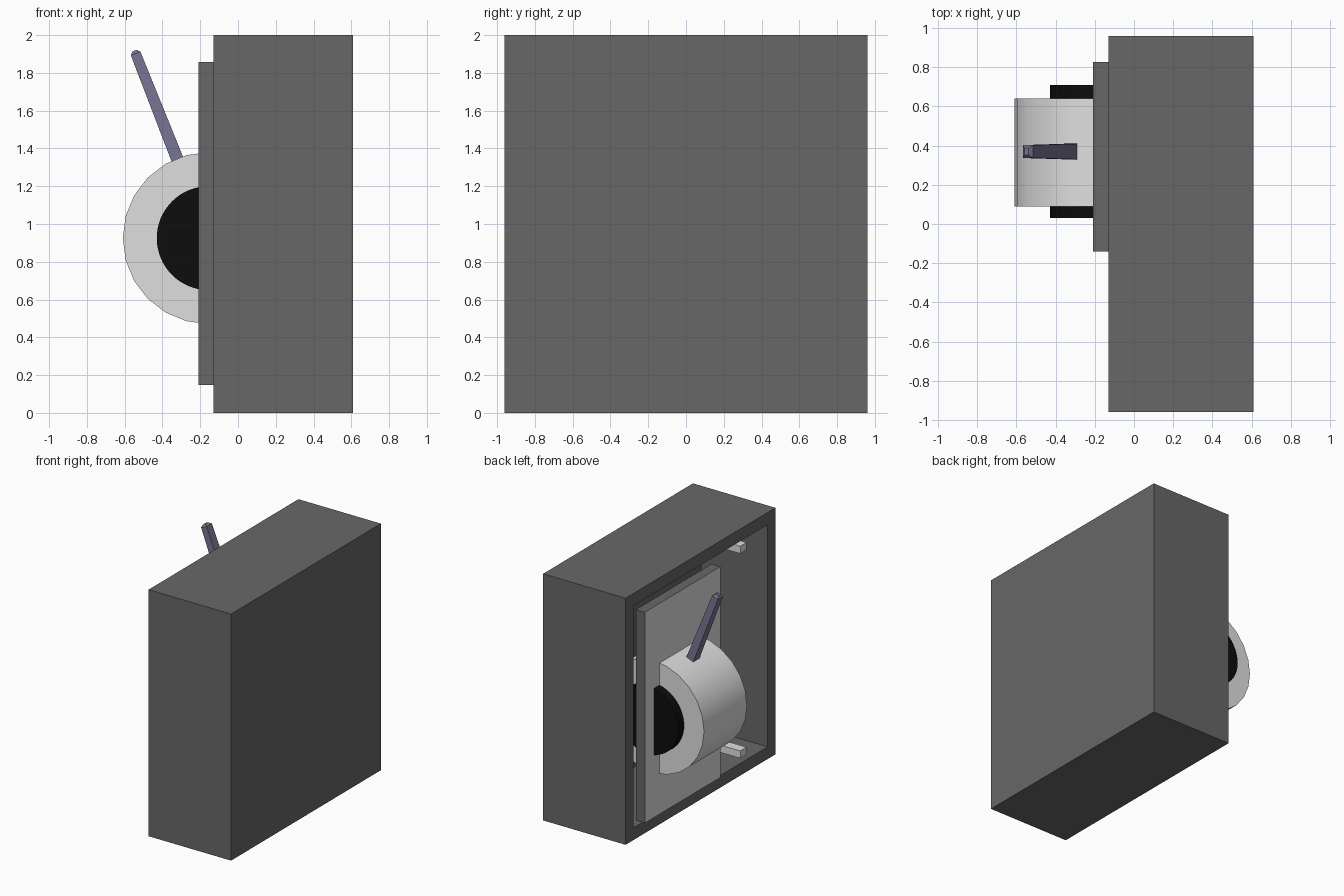
import bpy
import bmesh
import math
from mathutils import Matrix, Vector

if "Cube" in bpy.data.objects:
    bpy.data.objects.remove(bpy.data.objects["Cube"], do_unlink=True)


def material(name, rgb):
    mat = bpy.data.materials.new(name)
    mat.use_nodes = True
    mat.diffuse_color = (*rgb, 1)
    mat.node_tree.nodes["Principled BSDF"].inputs["Base Color"].default_value = (*rgb, 1)
    return mat


dark_grey = material("dark grey", (0.137, 0.137, 0.137))
light_grey = material("light grey", (0.74, 0.74, 0.74))
black = material("black", (0.004, 0.004, 0.004))
violet_grey = material("violet grey", (0.19, 0.175, 0.29))


def finish(name, bm, *mats):
    bmesh.ops.recalc_face_normals(bm, faces=bm.faces)
    mesh = bpy.data.meshes.new(name)
    bm.to_mesh(mesh)
    bm.free()
    obj = bpy.data.objects.new(name, mesh)
    bpy.context.collection.objects.link(obj)
    for mat in mats:
        mesh.materials.append(mat)
    return obj


def box(low, high):
    bm = bmesh.new()
    low, high = Vector(low), Vector(high)
    place = Matrix.Translation((low + high) / 2) @ Matrix.Diagonal((*(high - low), 1))
    bmesh.ops.create_cube(bm, size=1, matrix=place)
    return bm


def outer_face(bm):
    return min(bm.faces, key=lambda f: f.calc_center_median().x)


def cylinder(name, radius, y_low, y_high, sides, mat):
    bm = bmesh.new()
    place = Matrix.Translation((-0.155, (y_low + y_high) / 2, 0.925)) @ Matrix.Rotation(math.pi / 2, 4, "X")
    bmesh.ops.create_cone(bm, cap_ends=True, segments=sides, radius1=radius,
                          radius2=radius, depth=y_high - y_low, matrix=place)
    obj = finish(name, bm, mat)
    bpy.ops.object.select_all(action="DESELECT")
    obj.select_set(True)
    bpy.context.view_layer.objects.active = obj
    bpy.ops.object.shade_smooth_by_angle(angle=math.radians(30))


# Hollow housing, open on one side
bm = box((-0.13, -0.96, 0), (0.61, 0.96, 2))
bm.normal_update()
opening = outer_face(bm)
bmesh.ops.inset_individual(bm, faces=[opening], thickness=0.14)
pushed = bmesh.ops.extrude_discrete_faces(bm, faces=[opening])["faces"]
bmesh.ops.translate(bm, verts=pushed[0].verts, vec=(0.6, 0, 0))
finish("housing", bm, dark_grey)

# Sliding panel with a light outer face
bm = box((-0.21, -0.14, 0.147), (-0.13, 0.828, 1.857))
outer_face(bm).material_index = 1
finish("sliding_panel", bm, dark_grey, light_grey)

# Drum and its darker axle
cylinder("drum", 0.455, 0.09, 0.64, 24, light_grey)
cylinder("axle", 0.275, 0.03, 0.71, 64, black)

# Small stops at the floor and ceiling of the opening
for name, z in (("lower_stop", 0.14), ("upper_stop", 1.8)):
    finish(name, box((-0.13, -0.59, z), (0.06, -0.51, z + 0.06)), light_grey)

# Tapered lever with a chamfered tip
base, tip = Vector((-0.32, 0.37, 1.34)), Vector((-0.548, 0.37, 1.918))
length = (tip - base).length
bm = box((-0.033, -0.04, 0), (0.033, 0.04, length))
top = max(bm.faces, key=lambda f: f.calc_center_median().z)
for v in top.verts:
    v.co.x *= 0.82
    v.co.y *= 0.82
bmesh.ops.bevel(bm, geom=list(top.edges), offset=0.016, segments=1, affect="EDGES")
lean = math.atan2(tip.x - base.x, tip.z - base.z)
bm.transform(Matrix.Translation(base) @ Matrix.Rotation(lean, 4, "Y"))
finish("lever", bm, violet_grey)
